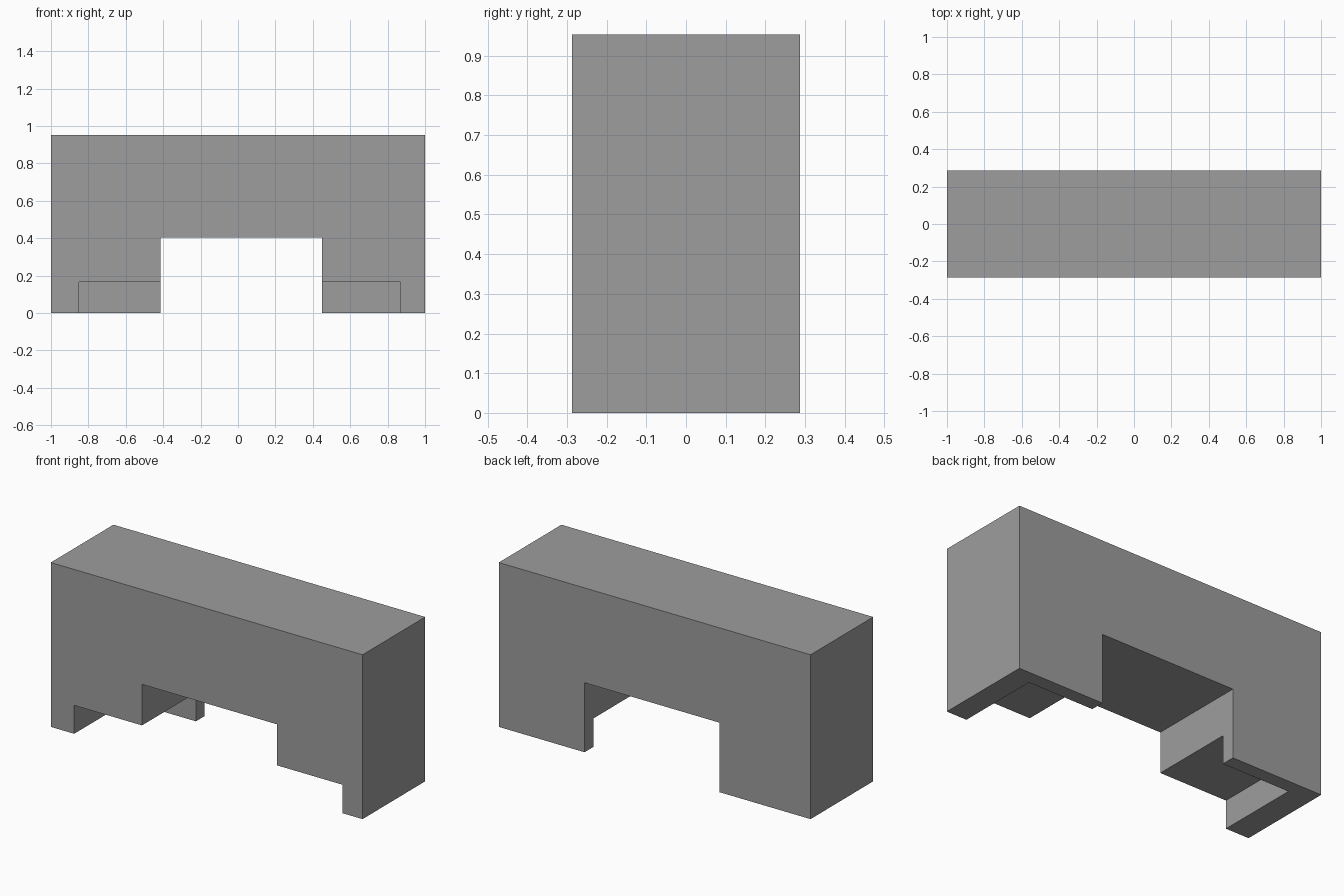
import bpy

if "Cube" in bpy.data.objects:
    bpy.data.objects.remove(bpy.data.objects["Cube"])

WIDTH, DEPTH, HEIGHT = 2.0, 0.574, 0.953


def box(name, lo, hi):
    """Axis-aligned box between two corners."""
    size = [b - a for a, b in zip(lo, hi)]
    centre = [(a + b) / 2 for a, b in zip(lo, hi)]
    bpy.ops.mesh.primitive_cube_add(size=1, location=centre)
    obj = bpy.context.object
    obj.name = name
    obj.scale = size
    bpy.ops.object.transform_apply(location=True, rotation=False, scale=True)
    return obj


def cut(target, cutter):
    """Subtract a hidden cutter from the target."""
    mod = target.modifiers.new(cutter.name, 'BOOLEAN')
    mod.operation = 'DIFFERENCE'
    mod.solver = 'EXACT'
    mod.object = cutter
    cutter.hide_render = True
    cutter.display_type = 'WIRE'


grey = bpy.data.materials.new("grey")
grey.diffuse_color = (0.34, 0.34, 0.34, 1)
grey.use_nodes = True
grey.node_tree.nodes["Principled BSDF"].inputs["Base Color"].default_value = grey.diffuse_color

# Solid bridge block
block = box("bridge_block", (-WIDTH / 2, -DEPTH / 2, 0), (WIDTH / 2, DEPTH / 2, HEIGHT))
block.data.materials.append(grey)

# Central passage running front to back
passage = box("passage_cutter", (-0.415, -0.5, -0.2), (0.45, 0.5, 0.403))

# Low recess under both legs, open at the front, leaving a thin back wall
recess = box("recess_cutter", (-0.85, -0.6, -0.1), (0.87, 0.207, 0.165))

for cutter in (passage, recess):
    cutter.data.materials.append(grey)
    cut(block, cutter)
